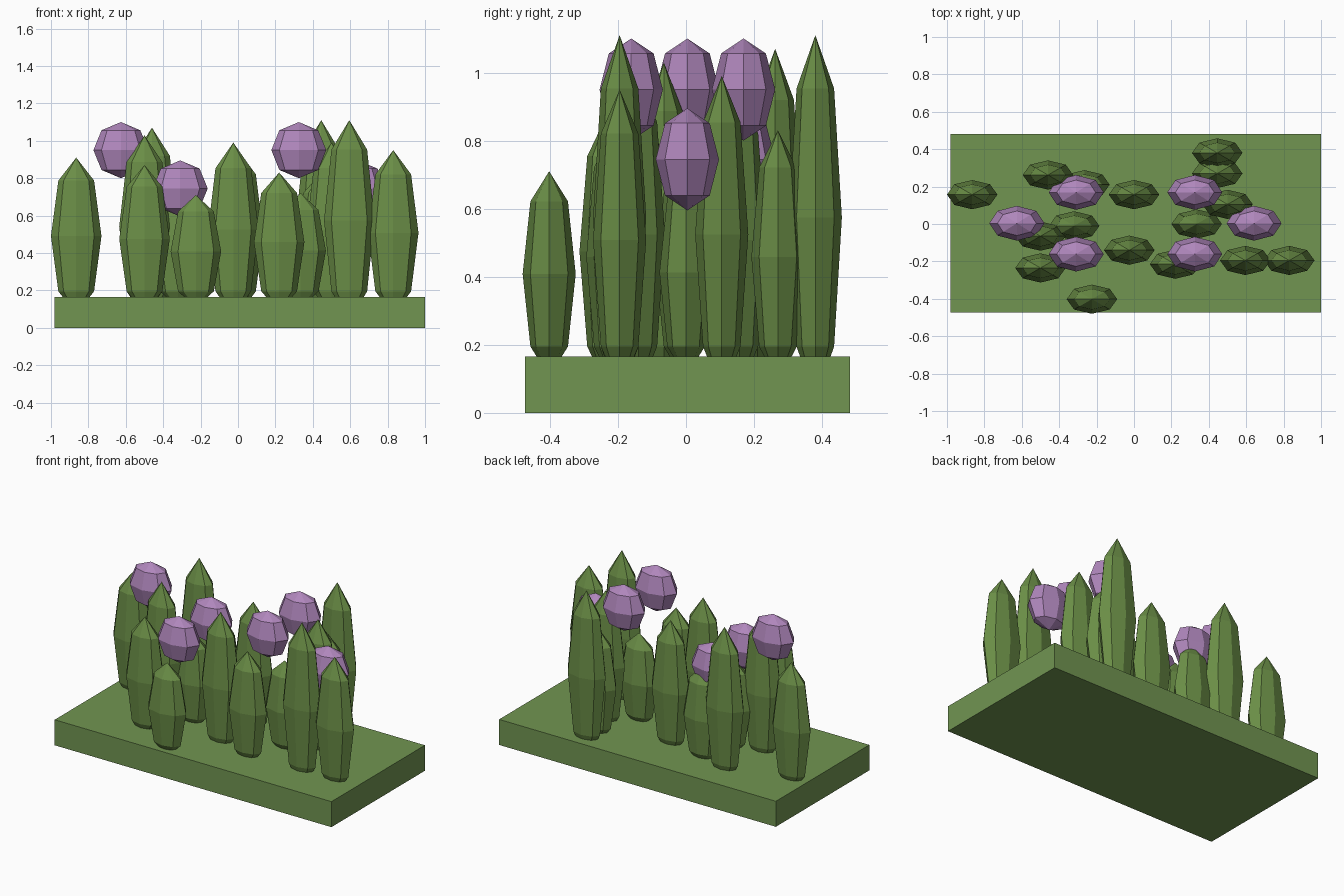
import bpy

if "Cube" in bpy.data.objects:
    bpy.data.objects.remove(bpy.data.objects["Cube"])


def material(name, rgb):
    m = bpy.data.materials.new(name)
    m.diffuse_color = (*rgb, 1)
    m.use_nodes = True
    m.node_tree.nodes["Principled BSDF"].inputs["Base Color"].default_value = m.diffuse_color
    return m


turf = material("turf_green", (0.165, 0.30, 0.083))
leaf = material("leaf_green", (0.145, 0.27, 0.062))
petal = material("petal_purple", (0.43, 0.24, 0.50))


def ellipsoid(name, loc, radii, mat):
    bpy.ops.mesh.primitive_uv_sphere_add(segments=8, ring_count=4, radius=1, location=loc)
    ob = bpy.context.object
    ob.name = name
    ob.scale = radii
    bpy.ops.object.transform_apply(location=False, rotation=False, scale=True)
    ob.data.materials.append(mat)
    return ob


# Rectangular slab of turf
bpy.ops.mesh.primitive_cube_add(size=1, location=(0.01, 0.004, 0.0825))
base = bpy.context.object
base.name = "turf_base"
base.scale = (1.98, 0.955, 0.165)
bpy.ops.object.transform_apply(location=False, rotation=False, scale=True)
base.data.materials.append(turf)

# Leaf blades: x, y, tip height; the lower ring sits just above the turf
blades = [
    (-0.865, 0.157, 0.91), (-0.46, 0.262, 1.07), (-0.265, 0.21, 0.74),
    (0.445, 0.38, 1.11), (0.445, 0.27, 0.83), (0.5, 0.105, 0.99),
    (0.335, 0.0, 0.72), (0.0, 0.157, 0.95), (-0.32, -0.01, 0.74),
    (-0.5, -0.065, 1.03), (-0.5, -0.235, 0.87), (-0.025, -0.14, 0.99),
    (-0.225, -0.402, 0.71), (0.22, -0.215, 0.83), (0.595, -0.195, 1.11),
    (0.83, -0.195, 0.95),
]
for i, (x, y, tip) in enumerate(blades):
    half = (tip - 0.195) / 1.707
    ellipsoid(f"leaf_blade_{i + 1}", (x, y, tip - half), (0.135, 0.078, half), leaf)

# Six flower heads in a stretched hexagon, alternating low and high
ring = [(1, 0), (0.5, 1), (-0.5, 1), (-1, 0), (-0.5, -1), (0.5, -1)]
for i, (u, v) in enumerate(ring):
    z = 0.95 if i % 2 else 0.745
    ellipsoid(f"flower_head_{i + 1}", (0.008 + 0.634 * u, 0.004 + 0.165 * v, z),
              (0.147, 0.093, 0.15), petal)
